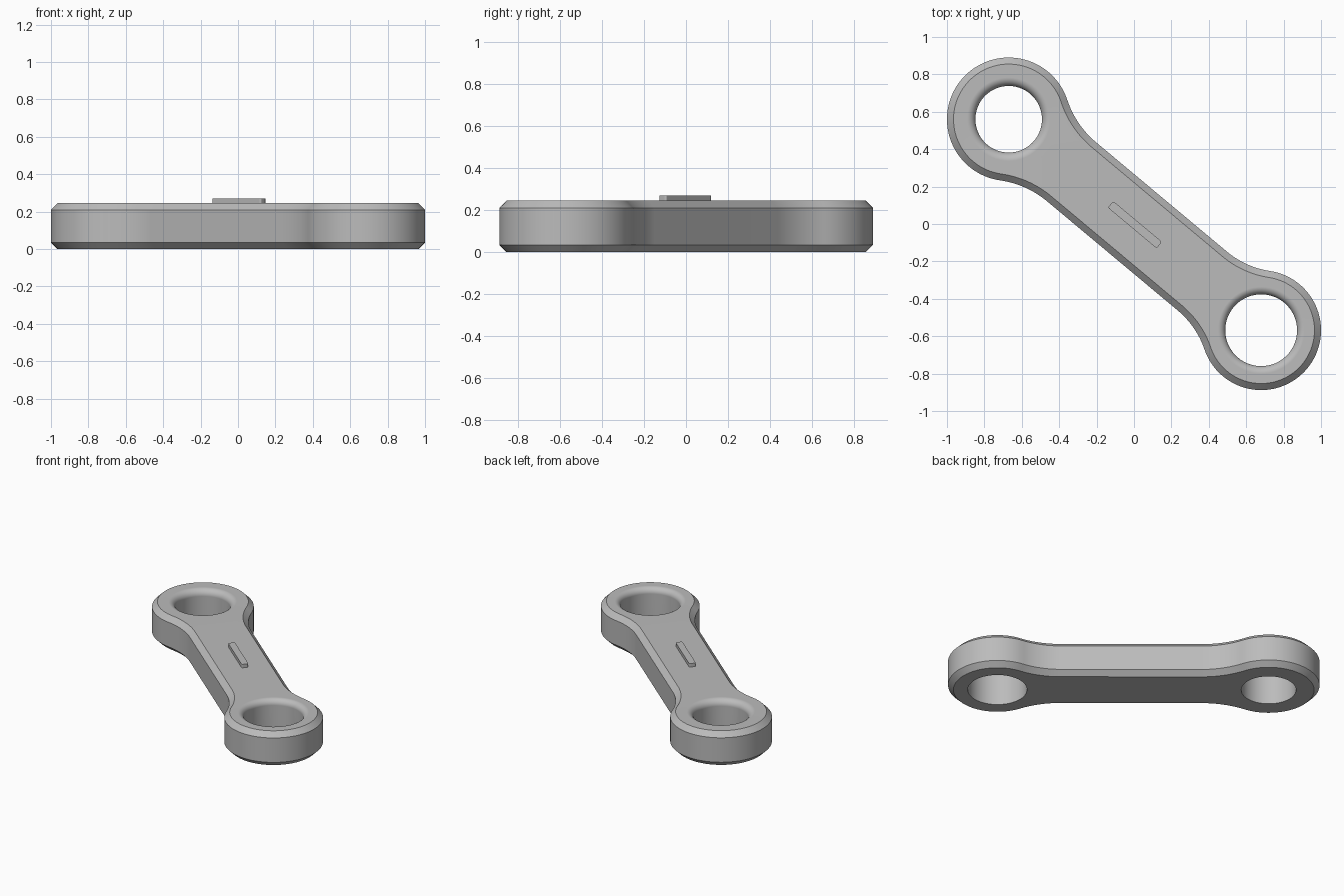
import bpy, bmesh, math
from mathutils import Vector, Matrix

if "Cube" in bpy.data.objects:
    bpy.data.objects.remove(bpy.data.objects["Cube"])

HEIGHT, CHAMFER, NECK = 0.245, 0.035, 0.205
BOSS_A, BOSS_B = Vector((-0.67, 0.56)), Vector((0.68, -0.568))
AXIS = BOSS_B - BOSS_A
HALF, MID = AXIS.length / 2, (BOSS_A + BOSS_B) / 2
PLACE = Matrix.Translation((MID.x, MID.y, 0)) @ Matrix.Rotation(math.atan2(AXIS.y, AXIS.x), 4, 'Z')

metal = bpy.data.materials.new("grey_metal")
metal.use_nodes = True
grey = (0.5, 0.5, 0.5, 1)
metal.diffuse_color = grey
metal.node_tree.nodes["Principled BSDF"].inputs["Base Color"].default_value = grey


def arc(cx, cy, r, start, end, n):
    return [(cx + r * math.cos(start + (end - start) * i / n),
             cy + r * math.sin(start + (end - start) * i / n)) for i in range(n + 1)]


def half_end(radius, fillet, inset):
    """Quarter of the outline: boss tip, blended into the neck; boss on +x."""
    rise = NECK + fillet
    run = math.sqrt((radius + fillet) ** 2 - rise ** 2)
    turn = math.atan2(rise, -run)
    boss = arc(HALF, 0, radius - inset, 0, turn, 32)
    blend = arc(HALF - run, rise, fillet + inset, turn - math.pi, -math.pi / 2, 16)
    return boss + blend[1:]


def outline(inset):
    right = half_end(0.32, 0.47, inset)
    left = [(-x, y) for x, y in half_end(0.33, 0.50, inset)][::-1]
    upper = right + left
    return upper + [(x, -y) for x, y in upper[-2:0:-1]]


def ring(bm, points, z):
    return [bm.verts.new((x, y, z)) for x, y in points]


def skin(bm, rings):
    for low, high in zip(rings, rings[1:]):
        for i in range(len(low)):
            j = (i + 1) % len(low)
            bm.faces.new((low[i], low[j], high[j], high[i]))


def loop_edges(bm, verts):
    return [bm.edges.get((v, verts[i - 1])) for i, v in enumerate(verts)]


def finish(bm, name):
    bmesh.ops.recalc_face_normals(bm, faces=bm.faces)
    mesh = bpy.data.meshes.new(name)
    bm.to_mesh(mesh)
    bm.free()
    mesh.materials.append(metal)
    obj = bpy.data.objects.new(name, mesh)
    bpy.context.collection.objects.link(obj)
    obj.matrix_world = PLACE
    bpy.ops.object.select_all(action='DESELECT')
    obj.select_set(True)
    bpy.context.view_layer.objects.active = obj
    bpy.ops.object.shade_smooth_by_angle(angle=math.radians(30))
    weighted = obj.modifiers.new("weighted_normals", 'WEIGHTED_NORMAL')
    weighted.keep_sharp = True
    return obj


# Link body: chamfered outer wall
bm = bmesh.new()
outer = [ring(bm, outline(inset), z) for inset, z in (
    (CHAMFER, 0), (0, CHAMFER), (0, HEIGHT - CHAMFER), (CHAMFER, HEIGHT))]
skin(bm, outer)
bottoms, tops = [outer[0]], [outer[-1]]

# Eye holes with a rounded upper rim
for x, radius, rim in ((-HALF, 0.178, 0.045), (HALF, 0.192, 0.04)):
    profile = [(radius, 0)]
    for i in range(9):
        a = math.pi / 2 * i / 8
        profile.append((radius + rim * (1 - math.cos(a)), HEIGHT - rim * (1 - math.sin(a))))
    rings = [ring(bm, arc(x, 0, r, 0, math.tau, 64)[:-1], z) for r, z in profile]
    skin(bm, rings)
    bottoms.append(rings[0])
    tops.append(rings[-1])

# Flat top and bottom between the outline and the holes
for loops, up in ((bottoms, -1), (tops, 1)):
    edges = [e for verts in loops for e in loop_edges(bm, verts)]
    bmesh.ops.triangle_fill(bm, edges=edges, use_beauty=True, normal=(0, 0, up))
finish(bm, "link_body")

# Raised bar in the middle of the neck
bm = bmesh.new()
bmesh.ops.create_cube(bm, size=1, matrix=Matrix.Translation((0, 0, HEIGHT + 0.0075))
                      @ Matrix.Diagonal((0.34, 0.045, 0.035, 1)))
corners = [e for e in bm.edges if abs(e.verts[0].co.z - e.verts[1].co.z) > 0.01]
bmesh.ops.bevel(bm, geom=corners, offset=0.01, segments=4, profile=0.5, affect='EDGES')
finish(bm, "raised_bar")
